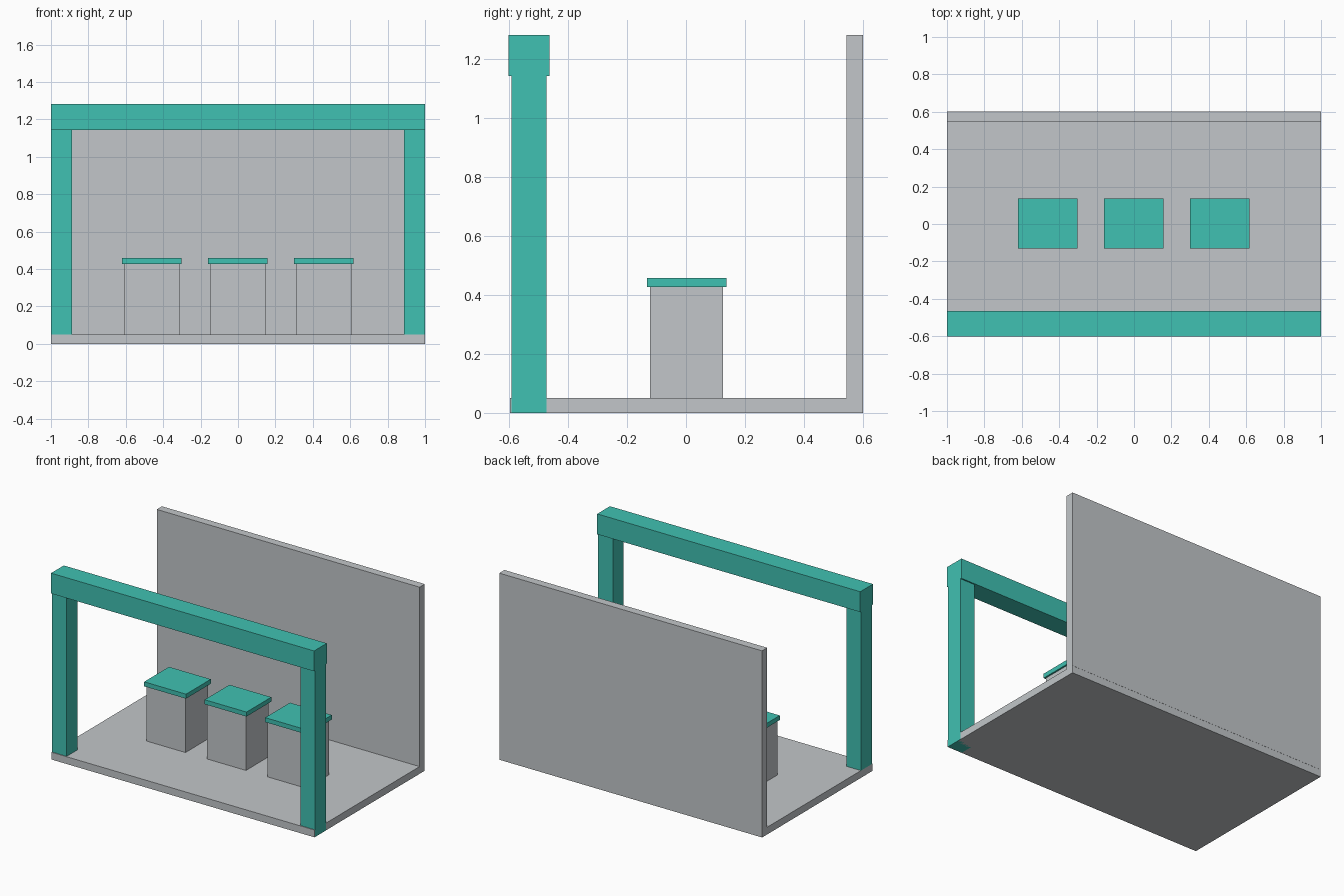
import bpy

if "Cube" in bpy.data.objects:
    bpy.data.objects.remove(bpy.data.objects["Cube"])


def material(name, rgb):
    m = bpy.data.materials.new(name)
    m.diffuse_color = (*rgb, 1.0)
    m.use_nodes = True
    m.node_tree.nodes["Principled BSDF"].inputs["Base Color"].default_value = m.diffuse_color
    return m


grey = material("light_grey", (0.54, 0.565, 0.585))
teal = material("teal", (0.051, 0.533, 0.445))


def box(name, x, y, z, mat):
    """Box from (min, max) ranges on each axis."""
    bpy.ops.mesh.primitive_cube_add(size=1)
    o = bpy.context.object
    o.name = name
    spans = (x, y, z)
    centre = [(a + b) / 2 for a, b in spans]
    size = [b - a for a, b in spans]
    for v in o.data.vertices:
        v.co = [centre[i] + v.co[i] * size[i] for i in range(3)]
    o.data.materials.append(mat)
    return o


# Floor slab and back wall
box("floor", (-0.999, 0.999), (-0.597, 0.60), (0, 0.05), grey)
box("back_wall", (-0.999, 0.999), (0.545, 0.601), (0.05, 1.283), grey)

# Front frame: two posts and a slightly deeper beam; the right post runs through the floor
box("left_post", (-0.999, -0.888), (-0.592, -0.473), (0.05, 1.145), teal)
box("right_post", (0.888, 1.0), (-0.592, -0.473), (0, 1.145), teal)
box("top_beam", (-1.0, 1.0), (-0.602, -0.464), (1.143, 1.283), teal)

# Row of three pedestals with overhanging tops
for i, cx in enumerate((-0.462, -0.002, 0.458)):
    box(f"pedestal_{i + 1}", (cx - 0.148, cx + 0.148), (-0.122, 0.125), (0.05, 0.427), grey)
    box(f"pedestal_top_{i + 1}", (cx - 0.159, cx + 0.159), (-0.132, 0.137), (0.427, 0.458), teal)
